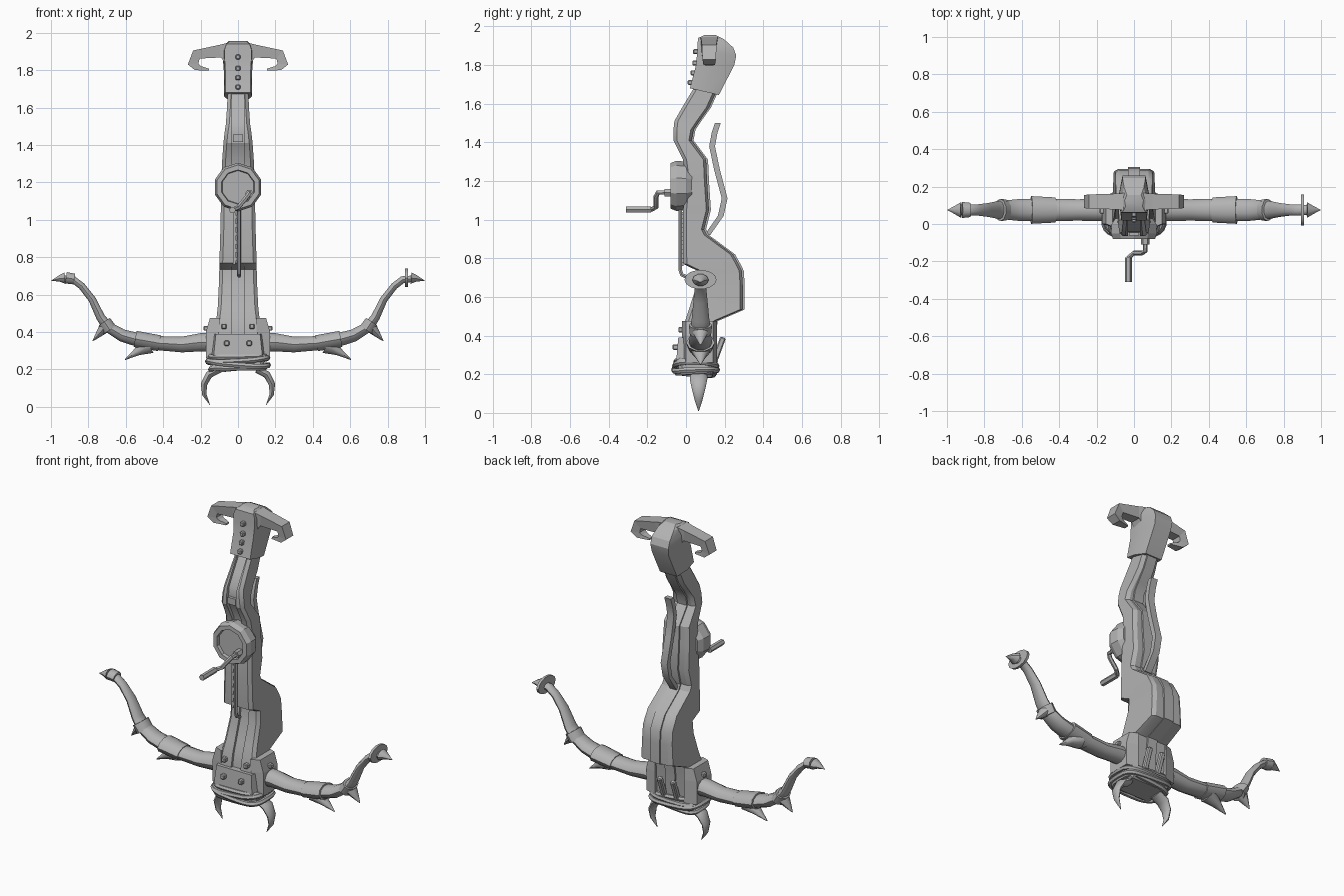
import bpy, bmesh, math

GREY = bpy.data.materials.new("grey")
GREY.diffuse_color = (0.45, 0.45, 0.45, 1)


def finish(ob, smooth=None):
    ob.data.materials.clear()
    ob.data.materials.append(GREY)
    if smooth:
        bpy.ops.object.select_all(action='DESELECT')
        ob.select_set(True)
        bpy.context.view_layer.objects.active = ob
        bpy.ops.object.shade_smooth_by_angle(angle=math.radians(smooth))
    return ob


def loft(name, rings, smooth=None):
    """Skin a list of equal-length point rings and cap both ends."""
    bm = bmesh.new()
    vs = [[bm.verts.new(p) for p in r] for r in rings]
    n = len(vs[0])
    for a, b in zip(vs, vs[1:]):
        for i in range(n):
            j = (i + 1) % n
            bm.faces.new((a[i], a[j], b[j], b[i]))
    bm.faces.new(vs[0])
    bm.faces.new(vs[-1])
    bmesh.ops.recalc_face_normals(bm, faces=bm.faces)
    me = bpy.data.meshes.new(name)
    bm.to_mesh(me)
    bm.free()
    ob = bpy.data.objects.new(name, me)
    bpy.context.collection.objects.link(ob)
    return finish(ob, smooth)


def sweep(name, path, side, y0=0.075, n=10):
    """Elliptical sweep in the xz plane; path = (x, z, thickness, y half width)."""
    rings = []
    for i, (x, z, t, h) in enumerate(path):
        a, b = path[max(i - 1, 0)], path[min(i + 1, len(path) - 1)]
        dx, dz = b[0] - a[0], b[1] - a[1]
        l = math.hypot(dx, dz)
        ring = []
        for k in range(n):
            c, s = math.cos(2 * math.pi * k / n), math.sin(2 * math.pi * k / n)
            ring.append((side * (x - dz / l * t * s), y0 + h * c, z + dx / l * t * s))
        rings.append(ring)
    return loft(name, rings, 40)


def box(name, c, s, rot=(0, 0, 0), bevel=0.0):
    bpy.ops.mesh.primitive_cube_add(size=1, location=c, rotation=rot)
    ob = bpy.context.object
    ob.name = name
    ob.scale = s
    bpy.ops.object.transform_apply(location=False, rotation=False, scale=True)
    if bevel:
        m = ob.modifiers.new("bevel", 'BEVEL')
        m.width, m.segments = bevel, 1
    return finish(ob)


def tube(name, pts, r, cyclic=False):
    cu = bpy.data.curves.new(name, 'CURVE')
    cu.dimensions = '3D'
    cu.bevel_depth, cu.bevel_resolution, cu.use_fill_caps = r, 1, True
    sp = cu.splines.new('POLY')
    sp.points.add(len(pts) - 1)
    for p, q in zip(sp.points, pts):
        p.co = (*q, 1)
    sp.use_cyclic_u = cyclic
    ob = bpy.data.objects.new(name, cu)
    bpy.context.collection.objects.link(ob)
    bpy.ops.object.select_all(action='DESELECT')
    ob.select_set(True)
    bpy.context.view_layer.objects.active = ob
    bpy.ops.object.convert(target='MESH')
    return finish(bpy.context.object, 40)


# Stock: (z, front y, back y, half width, groove depth)
STOCK = [(1.68, .04, .17, .055, .02), (1.58, -.02, .125, .06, .02), (1.51, -.06, .075, .065, .02),
         (1.465, -.065, .045, .072, .02), (1.41, -.065, .035, .078, .02), (1.31, -.015, .11, .085, .02),
         (1.2, 0, .115, .09, .01), (1.05, -.015, .125, .092, 0), (.95, -.015, .10, .094, 0),
         (.92, -.015, .115, .095, 0), (.82, -.015, .25, .098, 0), (.77, -.012, .278, .1, 0),
         (.735, .06, .295, .1, .015), (.66, .055, .30, .102, .015), (.535, .015, .30, .108, .015),
         (.475, -.005, .16, .115, .015), (.40, -.02, .15, .122, .015), (.2, -.03, .14, .12, .015)]
for s in (-1, 1):
    loft("stock_side", [[(s * .032, f, z), (s * (w - .018), f, z), (s * w, f + .018, z),
                         (s * w, b - .02, z), (s * (w - .022), b - .006, z), (s * .032, b - .006, z)]
                        for z, f, b, w, g in STOCK], 25)
loft("stock_core", [[(-.033, f + g, z), (.033, f + g, z), (.033, b + .004, z), (-.033, b + .004, z)]
                    for z, f, b, w, g in STOCK], 25)
box("groove_block", (0, -.05, 1.435), (.055, .025, .04))

# Butt cap: paired front and back points up its height
CAP = [(1.68, .02, 1.645, .17, .068), (1.80, .052, 1.80, .25, .068), (1.87, .058, 1.85, .26, .072),
       (1.91, .06, 1.89, .245, .072), (1.94, .062, 1.935, .195, .062), (1.955, .095, 1.955, .155, .045)]
loft("butt_cap", [[(-w, f, zf), (w, f, zf), (w * 1.12, (f + b) / 2, (zf + zb) / 2), (w * .85, b, zb),
                   (-w * .85, b, zb), (-w * 1.12, (f + b) / 2, (zf + zb) / 2)]
                  for zf, f, zb, b, w in CAP], 25)
for z, y in ((1.87, .054), (1.81, .05), (1.76, .04), (1.71, .026)):
    box("butt_stud", (0, y, z), (.026, .035, .026), bevel=.005)

# Hooked crossbar: (x, z top, x, z bottom, y half depth)
BAR = [(.0, 1.945, .0, 1.83, .045), (.06, 1.945, .06, 1.82, .045), (.10, 1.935, .09, 1.868, .042),
       (.24, 1.905, .205, 1.862, .038), (.268, 1.83, .212, 1.835, .035), (.23, 1.80, .20, 1.822, .03),
       (.155, 1.798, .155, 1.808, .015)]
for s in (-1, 1):
    loft("butt_crossbar", [[(s * x, .12 - h, z), (s * x, .12 + h, z), (s * u, .12 + h * .8, v),
                            (s * u, .12 - h * .8, v)] for x, z, u, v, h in BAR])

# Winch drum with raised rim
def disc_ring(r, y, n=10):
    return [(r * math.cos(2 * math.pi * (k + .5) / n), y, 1.175 + r * math.sin(2 * math.pi * (k + .5) / n))
            for k in range(n)]
loft("winch_drum", [disc_ring(r, y) for r, y in
                    ((.105, .03), (.125, .0), (.13, -.05), (.118, -.08), (.092, -.08), (.088, -.062))])

# Crank and handle
tube("crank_arm", [(.06, -.05, 1.14), (.06, -.145, 1.14), (.045, -.155, 1.12), (0, -.155, 1.065),
                   (-.03, -.18, 1.052)], .013)
tube("crank_hub", [(.06, -.06, 1.14), (.06, -.11, 1.14)], .022)
tube("crank_handle", [(-.03, -.18, 1.052), (-.03, -.31, 1.052)], .018)

# Toothed rack and front rod
box("rack", (-.02, -.018, .9), (.012, .012, .28))
for i in range(6):
    box("rack_tooth", (-.012, -.02, .79 + i * .045), (.022, .014, .022))
tube("front_rod", [(.006, -.03, 1.06), (.006, -.03, .74), (.006, -.022, .715), (.006, .01, .70)], .011)

# Trigger lever behind the stock
LEVER = [(.165, 1.50), (.148, 1.45), (.135, 1.38), (.16, 1.26), (.2, 1.11), (.18, 1.02), (.11, .92)]
loft("trigger_lever", [[(-.022, y - .015, z), (.022, y - .015, z), (.022, y + .015, z), (-.022, y + .015, z)]
                       for y, z in LEVER], 30)

# Bow limbs, collars, blades, tips and prongs
LIMB = [(.08, .345, .055, .06), (.2, .345, .051, .06), (.3, .333, .044, .057), (.42, .34, .04, .06),
        (.55, .362, .038, .06), (.62, .382, .035, .058), (.70, .43, .03, .05), (.735, .48, .025, .046),
        (.78, .575, .021, .037), (.835, .645, .02, .03), (.88, .68, .02, .03), (.935, .685, .018, .025)]
for s in (-1, 1):
    sweep("bow_limb", LIMB, s)
    sweep("limb_band", [(.42, .34, .045, .067), (.55, .363, .046, .074)], s)
    sweep("limb_blade", [(.475, .33, .05, .055), (.535, .297, .024, .032), (.605, .252, .002, .003)], s)
    sweep("limb_collar", [(.685, .41, .042, .056), (.715, .455, .038, .06)], s)
    sweep("collar_blade", [(.712, .425, .034, .045), (.745, .388, .018, .025), (.777, .352, .002, .003)], s)
    sweep("limb_spike", [(.925, .688, .032, .042), (.955, .686, .018, .024), (.997, .675, .001, .001)], s)
    sweep("bottom_prong", [(.10, .20, .02, .045), (.155, .172, .021, .045), (.182, .12, .018, .034),
                           (.18, .065, .012, .02), (.15, .01, .001, .002)], s, y0=.065)
    # Side mounting plates with studs
    loft("side_plate", [[(s * .1, -.02, z), (s * w, -.0, z), (s * w, .14, z), (s * .1, .16, z)]
                        for z, w in ((.26, .172), (.40, .172), (.475, .15))])
    box("side_stud", (s * .17, .07, .42), (.03, .03, .026), bevel=.005)
    for x, y, z in ((.06, -.055, .34), (.075, -.025, .43)):
        box("front_stud", (s * x, y, z), (.028, .03, .028), bevel=.005)
    # Slanted wedges at the back
    box("back_wedge", (s * .045, .17, .33), (.03, .03, .13), (-.35, 0, 0), .006)
sweep("tip_disc", [(.893, .69, .05, .083), (.908, .69, .05, .083)], 1, n=14)
sweep("tip_collar", [(.875, .683, .03, .038), (.92, .69, .032, .043)], -1)

# Front clamp plate and base
loft("front_plate", [[(-w, y, z), (w, y, z), (w + .02, .03, z), (-w - .02, .03, z)]
                     for z, w, y in ((.275, .13, -.05), (.39, .118, -.04))])
box("base_block", (0, .055, .235), (.28, .19, .08), bevel=.02)

# Rope wraps: rounded rectangular loops
for i, (z, tilt, g) in enumerate(((.207, .05, -.012), (.228, -.06, .004), (.25, .04, 0), (.268, -.03, -.008))):
    pts = []
    for k in range(24):
        a = 2 * math.pi * k / 24
        c, q = math.cos(a), math.sin(a)
        x = (.158 + g) * math.copysign(abs(c) ** .55, c)
        y = (.108 + g) * math.copysign(abs(q) ** .55, q)
        pts.append((x, .05 + y, z + tilt * x + .006 * math.sin(2 * a + i)))
    tube("rope_wrap", pts, .015, True)
